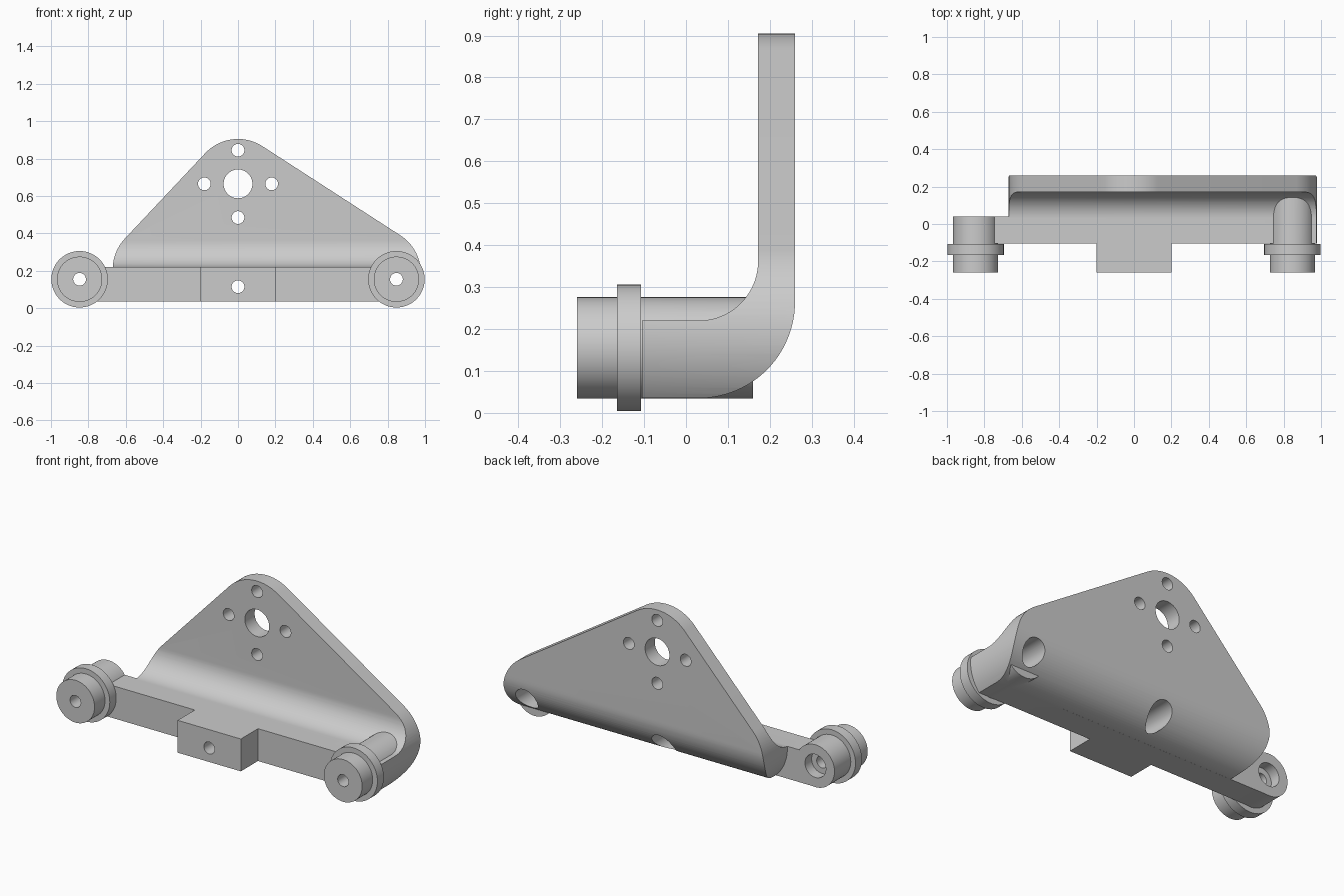
import bpy
import bmesh
from math import cos, sin, atan2, pi, radians, hypot
from mathutils import Matrix, Vector

cube = bpy.data.objects.get("Cube")
if cube:
    bpy.data.objects.remove(cube, do_unlink=True)

grey = bpy.data.materials.new("plain grey")
grey.use_nodes = True
COLOUR = (0.6, 0.6, 0.6, 1)
grey.diffuse_color = COLOUR
grey.node_tree.nodes["Principled BSDF"].inputs["Base Color"].default_value = COLOUR


def finish(name, bm):
    bmesh.ops.recalc_face_normals(bm, faces=bm.faces)
    mesh = bpy.data.meshes.new(name)
    bm.to_mesh(mesh)
    bm.free()
    mesh.materials.append(grey)
    obj = bpy.data.objects.new(name, mesh)
    bpy.context.collection.objects.link(obj)
    return obj


def prism(name, points, push):
    """Extrude a closed 3D outline along a vector."""
    bm = bmesh.new()
    face = bm.faces.new([bm.verts.new(p) for p in points])
    out = bmesh.ops.extrude_face_region(bm, geom=[face])
    verts = [v for v in out["geom"] if isinstance(v, bmesh.types.BMVert)]
    bmesh.ops.translate(bm, verts=verts, vec=Vector(push))
    return finish(name, bm)


def box(name, x0, x1, y0, y1, z0, z1):
    return prism(name, [(x0, y0, z0), (x1, y0, z0), (x1, y0, z1), (x0, y0, z1)],
                 (0, y1 - y0, 0))


def rod(name, x, z, radius, y0, y1):
    """Cylinder lying along y."""
    bm = bmesh.new()
    place = Matrix.Translation((x, (y0 + y1) / 2, z)) @ Matrix.Rotation(pi / 2, 4, "X")
    bmesh.ops.create_cone(bm, cap_ends=True, segments=64, radius1=radius,
                          radius2=radius, depth=y1 - y0, matrix=place)
    return finish(name, bm)


def arc(cx, cy, r, start, end, steps=24):
    return [(cx + r * cos(start + (end - start) * i / steps),
             cy + r * sin(start + (end - start) * i / steps)) for i in range(steps + 1)]


def combine(target, tool, operation):
    mod = target.modifiers.new(tool.name, "BOOLEAN")
    mod.operation, mod.solver, mod.object = operation, "EXACT", tool
    bpy.context.view_layer.objects.active = target
    bpy.ops.object.modifier_apply(modifier=mod.name)
    bpy.data.objects.remove(tool, do_unlink=True)


BOTTOM, SHELF, FRONT, REAR = 0.035, 0.22, -0.105, 0.04
BOSS_X, BOSS_Z = 0.847, 0.155

# Bent sheet: foot, curved heel and upright plate, seen from the side
side = [(FRONT, BOTTOM)]
side += arc(0.03, 0.265, 0.23, -pi / 2, 0)
side += [(0.26, 1.0), (0.172, 1.0)]
side += arc(0.03, 0.362, 0.142, 0, -pi / 2)
side += [(FRONT, SHELF)]
bracket = prism("mounting_bracket", [(-1, y, z) for y, z in side], (2, 0, 0))

# Rounded triangular outline, seen from the front
R = 0.24
top, left, right = (0, 0.665), (-0.43, 0.208), (0.738, 0.188)
right_tilt = atan2(top[1] - right[1], top[0] - right[0]) - pi / 2
left_tilt = atan2(top[1] - left[1], top[0] - left[0]) + pi / 2
low = 0.02
outline = arc(*right, R, -atan2(right[1] - low, 0.17), right_tilt)
outline += arc(*top, R, right_tilt, left_tilt)
outline += arc(*left, R, left_tilt, pi + atan2(left[1] - low, 0.15))
trim = prism("outline_trim", [(x, -0.5, z) for x, z in outline], (0, 1, 0))
combine(bracket, trim, "INTERSECT")

# Foot bar reaching the outer boss, and the centre block
combine(bracket, box("foot_bar", -BOSS_X, 0.5, FRONT, REAR, BOTTOM, SHELF), "UNION")
combine(bracket, box("centre_block", -0.2, 0.2, -0.26, 0, BOTTOM, SHELF), "UNION")

# Round bosses with collars
for name, x, back in (("right", -BOSS_X, REAR), ("left", BOSS_X, 0.16)):
    combine(bracket, rod(name + "_boss", x, BOSS_Z, 0.121, -0.26, back), "UNION")
    combine(bracket, rod(name + "_collar", x, BOSS_Z, 0.151, -0.165, -0.107), "UNION")

# Bolt holes, counterbored from the back
for x, z in ((-BOSS_X, BOSS_Z), (BOSS_X, BOSS_Z), (0, 0.115)):
    combine(bracket, rod("bolt_hole", x, z, 0.034, -0.5, 0.5), "DIFFERENCE")
    combine(bracket, rod("counterbore", x, z, 0.066, -0.02, 0.5), "DIFFERENCE")

# Centre hole ringed by four small ones in the plate
combine(bracket, rod("plate_hole", *top, 0.077, 0.1, 0.5), "DIFFERENCE")
for i in range(4):
    a = i * pi / 2
    hole = rod("small_hole", top[0] + 0.18 * cos(a), top[1] + 0.18 * sin(a), 0.034, 0.1, 0.5)
    combine(bracket, hole, "DIFFERENCE")

bpy.ops.object.select_all(action="DESELECT")
bracket.select_set(True)
bpy.context.view_layer.objects.active = bracket
bpy.ops.object.shade_smooth_by_angle(angle=radians(30))
